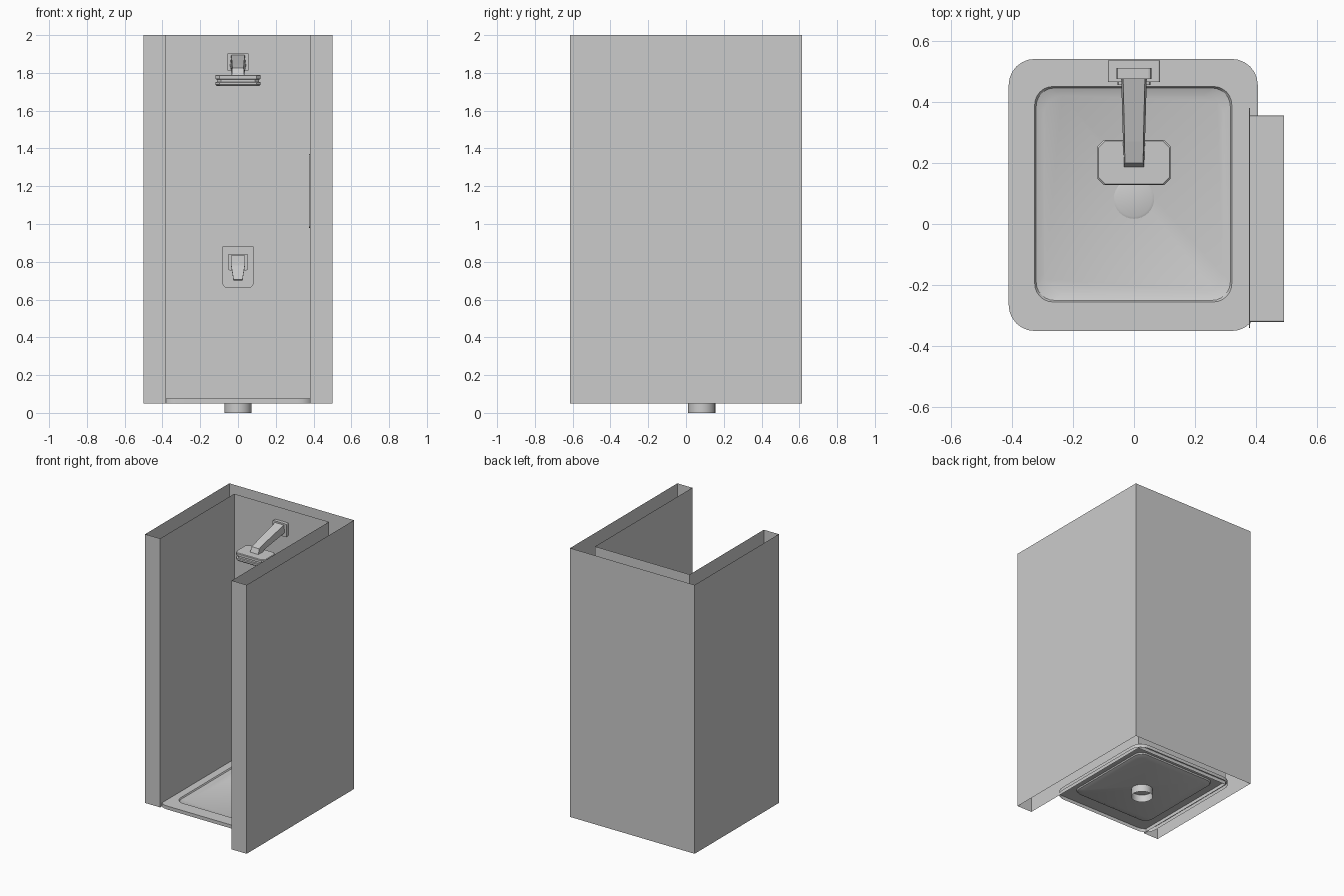
import bpy, bmesh
from math import sin, cos, pi, radians

if "Cube" in bpy.data.objects:
    bpy.data.objects.remove(bpy.data.objects["Cube"])


def make(name, verts, faces, smooth=False):
    me = bpy.data.meshes.new(name)
    me.from_pydata(verts, [], faces)
    ob = bpy.data.objects.new(name, me)
    bpy.context.collection.objects.link(ob)
    if smooth:
        bpy.ops.object.select_all(action='DESELECT')
        ob.select_set(True)
        bpy.context.view_layer.objects.active = ob
        bpy.ops.object.shade_smooth_by_angle(angle=radians(30))
    return ob


def rounded(u0, u1, v0, v1, r, n=6, r_top=None):
    """Counter-clockwise rounded rectangle; r_top overrides the upper radius."""
    t = r if r_top is None else r_top
    pts = []
    corners = ((u1 - t, v1 - t, t), (u0 + t, v1 - t, t),
               (u0 + r, v0 + r, r), (u1 - r, v0 + r, r))
    for k, (cu, cv, rad) in enumerate(corners):
        for i in range(n + 1):
            a = (k + i / n) * pi / 2
            pts.append((cu + rad * cos(a), cv + rad * sin(a)))
    return pts


def circle(cx, cy, r, n=32):
    return [(cx + r * cos(2 * pi * i / n), cy + r * sin(2 * pi * i / n)) for i in range(n)]


def loft(name, rings, cap0=True, cap1=True, smooth=False):
    """Skin a list of equal-length 3D rings."""
    n = len(rings[0])
    verts = [p for ring in rings for p in ring]
    faces = [(k * n + i, k * n + (i + 1) % n, (k + 1) * n + (i + 1) % n, (k + 1) * n + i)
             for k in range(len(rings) - 1) for i in range(n)]
    if cap0:
        faces.append(tuple(reversed(range(n))))
    if cap1:
        faces.append(tuple(range(len(verts) - n, len(verts))))
    ob = make(name, verts, faces, smooth)
    if cap0 and cap1:
        bm = bmesh.new()
        bm.from_mesh(ob.data)
        bmesh.ops.recalc_face_normals(bm, faces=bm.faces)
        bm.to_mesh(ob.data)
        bm.free()
    return ob


def at_z(pts, z):
    return [(u, v, z) for u, v in pts]


def at_y(pts, y):
    return [(u, y, v) for u, v in pts]


def at_x(pts, x):
    return [(x, u, v) for u, v in pts]


def rect(w, z0, z1, w2=None):
    """Symmetric trapezoid in x/z; w at the bottom, w2 at the top."""
    w2 = w if w2 is None else w2
    return [(-w, z0), (w, z0), (w2, z1), (-w2, z1)]


# Enclosure: open-ended hollow walls, right side longer than the left
Z0, Z1 = 0.05, 2.0
plan = [(.38, -.615), (.5, -.615), (.5, .615), (-.5, .615),
        (-.5, -.35), (-.38, -.35), (-.38, .5), (.38, .5)]
n = len(plan)
verts = [(x, y, Z0) for x, y in plan] + [(x, y, Z1) for x, y in plan]
faces = [(i, i + 1, n + i + 1, n + i) for i in range(n - 1)]
# Opening for the niche in the right inner wall
NY0, NY1, NZ0, NZ1 = -.32, .355, 1.0, 1.35
h = len(verts)
verts += [(.38, NY1, NZ0), (.38, NY0, NZ0), (.38, NY0, NZ1), (.38, NY1, NZ1)]
outer = (7, 0, n, n + 7)
faces += [(outer[i], outer[(i + 1) % 4], h + (i + 1) % 4, h + i) for i in range(4)]
make("walls", verts, faces)

# Recessed niche with a thin lip
loft("wall_niche", [at_x(rounded(NY0 - .02, NY1 + .025, NZ0 - .02, NZ1 + .02, .01, 2), .38),
                    at_x(rounded(NY0 - .02, NY1 + .025, NZ0 - .02, NZ1 + .02, .01, 2), .376),
                    at_x(rounded(NY0, NY1, NZ0, NZ1, .005, 2), .376),
                    at_x(rounded(NY0, NY1, NZ0, NZ1, .005, 2), .49)], cap0=False)

# Tray: thin shell with skirt, flat rim, sloped basin
loft("shower_tray", [at_z(rounded(-.41, .405, -.35, .54, .085), .05),
                     at_z(rounded(-.41, .405, -.35, .54, .085), .075),
                     at_z(rounded(-.325, .32, -.255, .45, .06), .075),
                     at_z(rounded(-.32, .315, -.25, .445, .06), .066),
                     at_z(rounded(-.295, .29, -.225, .42, .06), .055)],
     cap0=False, smooth=True)

# Drain pipe (open below) and cover
loft("drain_pipe", [at_z(circle(0, .083, .072), 0), at_z(circle(0, .083, .072), .054)],
     cap0=False, cap1=False, smooth=True)
loft("drain_cover", [at_z(circle(0, .083, .066), .055), at_z(circle(0, .083, .066), .058),
                     at_z(circle(0, .083, .058), .061)], smooth=True)

# Shower head: two chamfered plates with a groove between them
head = []
for grow, z in ((-.008, 1.73), (0, 1.738), (0, 1.75), (-.008, 1.753),
                (-.008, 1.765), (0, 1.768), (0, 1.785), (-.004, 1.79)):
    head.append(at_z(rounded(-.12 - grow, .12 + grow, .127 - grow, .275 + grow, .022, 1), z))
loft("shower_head", head)

# Shower arm: tapered, bending down into the head
loft("arm_flange", [at_y(rounded(-.057, .057, 1.81, 1.905, .01, 2), .51),
                    at_y(rounded(-.057, .057, 1.81, 1.905, .01, 2), .475)])
arm = [(.48, .042, 1.84, 1.895), (.27, .036, 1.805, 1.845)]
rings = [at_y(rect(w, a, b, w * .85), y) for y, w, a, b in arm]
rings.append([(-.034, .235, 1.79), (.034, .235, 1.79), (.030, .2, 1.825), (-.030, .2, 1.825)])
rings.append([(-.034, .222, 1.78), (.034, .222, 1.78), (.034, .182, 1.78), (-.034, .182, 1.78)])
loft("shower_arm", rings)

# Valve plate, square base and lever
plate = rounded(-.085, .085, .66, .88, .035, 5, .006)
loft("valve_plate", [at_y(plate, .535), at_y(plate, .465)])
base = rounded(-.054, .054, .755, .842, .01, 2)
loft("valve_base", [at_y(base, .47), at_y(base, .455)])
loft("valve_stem", [at_y(rect(.036, .772, .83), .46), at_y(rect(.034, .775, .828), .40)])
loft("valve_lever", [[(-.036, .41, .832), (.036, .41, .832), (.036, .37, .832), (-.036, .37, .832)],
                     [(-.036, .405, .775), (.036, .405, .775), (.036, .365, .78), (-.036, .365, .78)],
                     [(-.024, .365, .70), (.024, .365, .70), (.024, .345, .705), (-.024, .345, .705)]])
